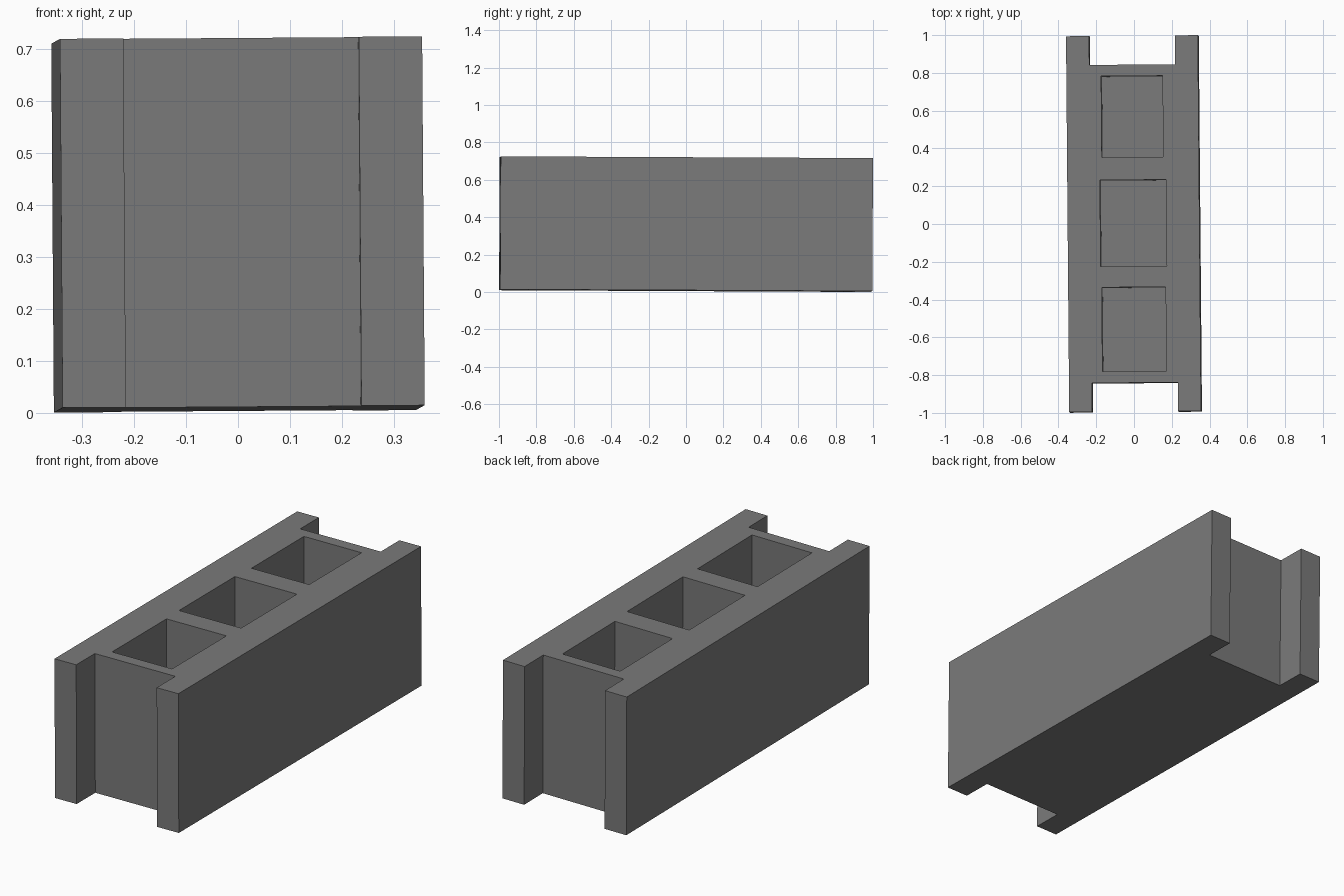
import bpy, bmesh
from mathutils import Matrix, Euler, Vector

if "Cube" in bpy.data.objects:
    bpy.data.objects.remove(bpy.data.objects["Cube"])

H, W, L = 0.711, 0.349, 0.995      # height, half width, half length
NX, NY = 0.227, 0.842              # end notch half width and depth position
FLOOR = 0.03                       # bottom of the hollow cores

# the block rests very slightly askew
tilt = Euler((-0.0047, -0.007, 0.0085)).to_matrix().to_4x4()
low = min((tilt @ Vector((x, y, 0))).z for x in (-W, W) for y in (-L, L))
place = Matrix.Translation((0.0025, -0.0015, -low)) @ tilt

grey = bpy.data.materials.new("concrete grey")
grey.diffuse_color = (0.195, 0.195, 0.195, 1)
grey.use_nodes = True
grey.node_tree.nodes["Principled BSDF"].inputs["Base Color"].default_value = grey.diffuse_color


def prism(bm, outline, z0, z1):
    """Extrude a counter-clockwise outline from z0 to z1."""
    face = bm.faces.new([bm.verts.new((x, y, z0)) for x, y in outline])
    ext = bmesh.ops.extrude_face_region(bm, geom=[face], use_keep_orig=True)
    for v in ext["geom"]:
        if isinstance(v, bmesh.types.BMVert):
            v.co.z = z1


def make(name, prisms):
    bm = bmesh.new()
    for p in prisms:
        prism(bm, *p)
    bmesh.ops.recalc_face_normals(bm, faces=bm.faces)
    bm.transform(place)
    me = bpy.data.meshes.new(name)
    bm.to_mesh(me)
    bm.free()
    me.materials.append(grey)
    ob = bpy.data.objects.new(name, me)
    bpy.context.collection.objects.link(ob)
    return ob


# H-shaped body with a notch in each end
half = [(W, -L), (W, L), (NX, L), (NX, NY), (-NX, NY), (-NX, L)]
outline = half + [(-W, L), (-W, -L), (-NX, -L), (-NX, -NY), (NX, -NY), (NX, -L)]
block = make("concrete_block", [(outline, 0, H)])

# three hollow cores, open at the top only
cores = [(-0.165, 0.160, 0.352, 0.782), (-0.176, 0.174, -0.226, 0.232),
         (-0.171, 0.167, -0.782, -0.336)]
cutter = make("core_cutter", [([(a, c), (b, c), (b, d), (a, d)], FLOOR, H + 0.1)
                              for a, b, c, d in cores])
cutter.hide_render = True
cutter.hide_set(True)

cut = block.modifiers.new("cores", "BOOLEAN")
cut.operation = "DIFFERENCE"
cut.solver = "EXACT"
cut.object = cutter
